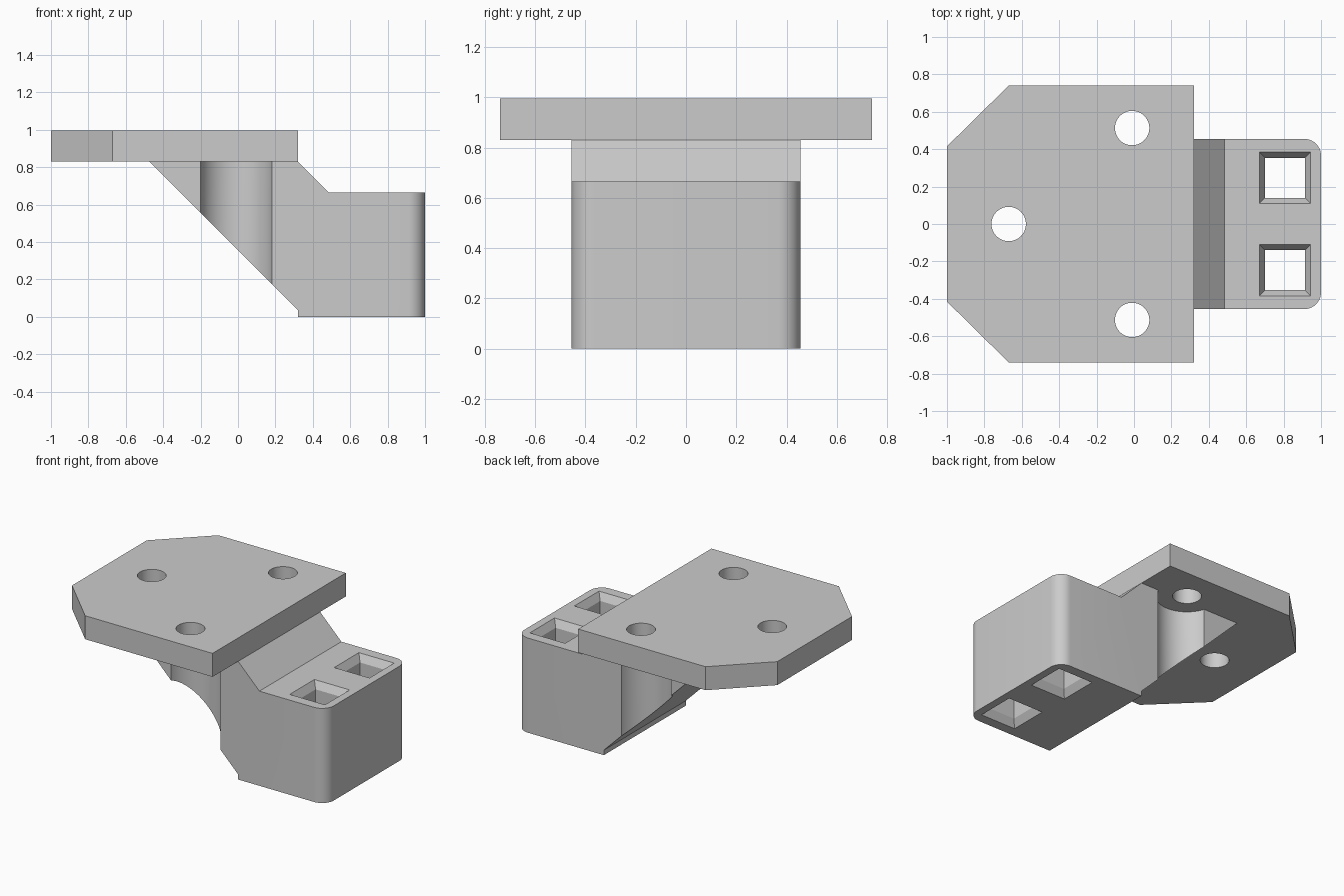
import bpy, bmesh
from math import sin, cos, pi, radians
from mathutils import Matrix

cube = bpy.data.objects.get("Cube")
if cube:
    bpy.data.objects.remove(cube, do_unlink=True)

GREY = (0.6, 0.6, 0.6, 1)
mat = bpy.data.materials.new("plain grey")
mat.use_nodes = True
mat.diffuse_color = GREY
mat.node_tree.nodes["Principled BSDF"].inputs["Base Color"].default_value = GREY


def loft(name, outline, rings, at=(0, 0)):
    """Stack scaled copies of an outline at (z, scale) rings and cap the ends."""
    bm = bmesh.new()
    loops = [[bm.verts.new((x * s + at[0], y * s + at[1], z)) for x, y in outline]
             for z, s in rings]
    n = len(outline)
    for a, b in zip(loops, loops[1:]):
        for i in range(n):
            j = (i + 1) % n
            bm.faces.new((a[i], a[j], b[j], b[i]))
    bm.faces.new(loops[0])
    bm.faces.new(loops[-1])
    bmesh.ops.recalc_face_normals(bm, faces=bm.faces)
    mesh = bpy.data.meshes.new(name)
    bm.to_mesh(mesh)
    bm.free()
    mesh.materials.append(mat)
    obj = bpy.data.objects.new(name, mesh)
    bpy.context.collection.objects.link(obj)
    return obj


def circle(r, n=48):
    return [(r * cos(2 * pi * i / n), r * sin(2 * pi * i / n)) for i in range(n)]


def select(obj):
    bpy.ops.object.select_all(action='DESELECT')
    obj.select_set(True)
    bpy.context.view_layer.objects.active = obj


def cut(obj, cutter):
    cutter.hide_render = True
    select(obj)
    mod = obj.modifiers.new("cut", 'BOOLEAN')
    mod.operation = 'DIFFERENCE'
    mod.solver = 'EXACT'
    mod.object = cutter
    bpy.ops.object.modifier_apply(modifier=mod.name)
    bpy.data.objects.remove(cutter, do_unlink=True)


UNDER, TOP = 0.83, 0.995      # mounting plate heights
BLOCK = 0.665                 # socket block height
HALF = 0.455                  # half width of the bracket
SCREW_X, SCREW_Y = -0.01, 0.513

# Mounting plate with two clipped corners and three screw holes
plate = loft("mounting_plate",
             [(-1, -0.415), (-0.67, -0.74), (0.32, -0.74),
              (0.32, 0.74), (-0.67, 0.74), (-1, 0.415)],
             [(UNDER, 1), (TOP, 1)])
for spot in [(-0.67, 0), (SCREW_X, SCREW_Y), (SCREW_X, -SCREW_Y)]:
    cut(plate, loft("hole_cutter", circle(0.092), [(0.7, 1), (1.1, 1)], spot))

# Bracket: side profile extruded across the width
bracket = loft("bracket_body",
               [(-0.475, UNDER), (0.32, 0.035), (0.32, 0), (1, 0),
                (1, BLOCK), (0.485, BLOCK), (0.32, UNDER)],
               [(-HALF, 1), (HALF, 1)])
bracket.data.transform(Matrix.Rotation(radians(90), 4, 'X'))

# Rounded upright corners at the outer end
bm = bmesh.new()
bm.from_mesh(bracket.data)
corners = [e for e in bm.edges
           if all(v.co.x > 0.99 for v in e.verts)
           and abs(e.verts[0].co.z - e.verts[1].co.z) > 0.1]
bmesh.ops.bevel(bm, geom=corners, offset=0.09, segments=10, profile=0.5,
                affect='EDGES')
bm.to_mesh(bracket.data)
bm.free()

# Screw clearance scoops and square sockets chamfered at both ends
SQUARE = [(-1, -1), (1, -1), (1, 1), (-1, 1)]
WIDE, NARROW, DEEP = 0.137, 0.107, 0.05
FLARE = WIDE + (WIDE - NARROW)
for side in (-1, 1):
    cut(bracket, loft("scoop_cutter", circle(0.2, 64), [(-0.1, 1), (1, 1)],
                      (SCREW_X, side * SCREW_Y)))
    cut(bracket, loft("socket_cutter", SQUARE,
                      [(-DEEP, FLARE), (DEEP, NARROW),
                       (BLOCK - DEEP, NARROW), (BLOCK + DEEP, FLARE)],
                      (0.808, side * 0.247)))

for obj in (plate, bracket):
    select(obj)
    bpy.ops.object.shade_smooth_by_angle(angle=radians(30))
